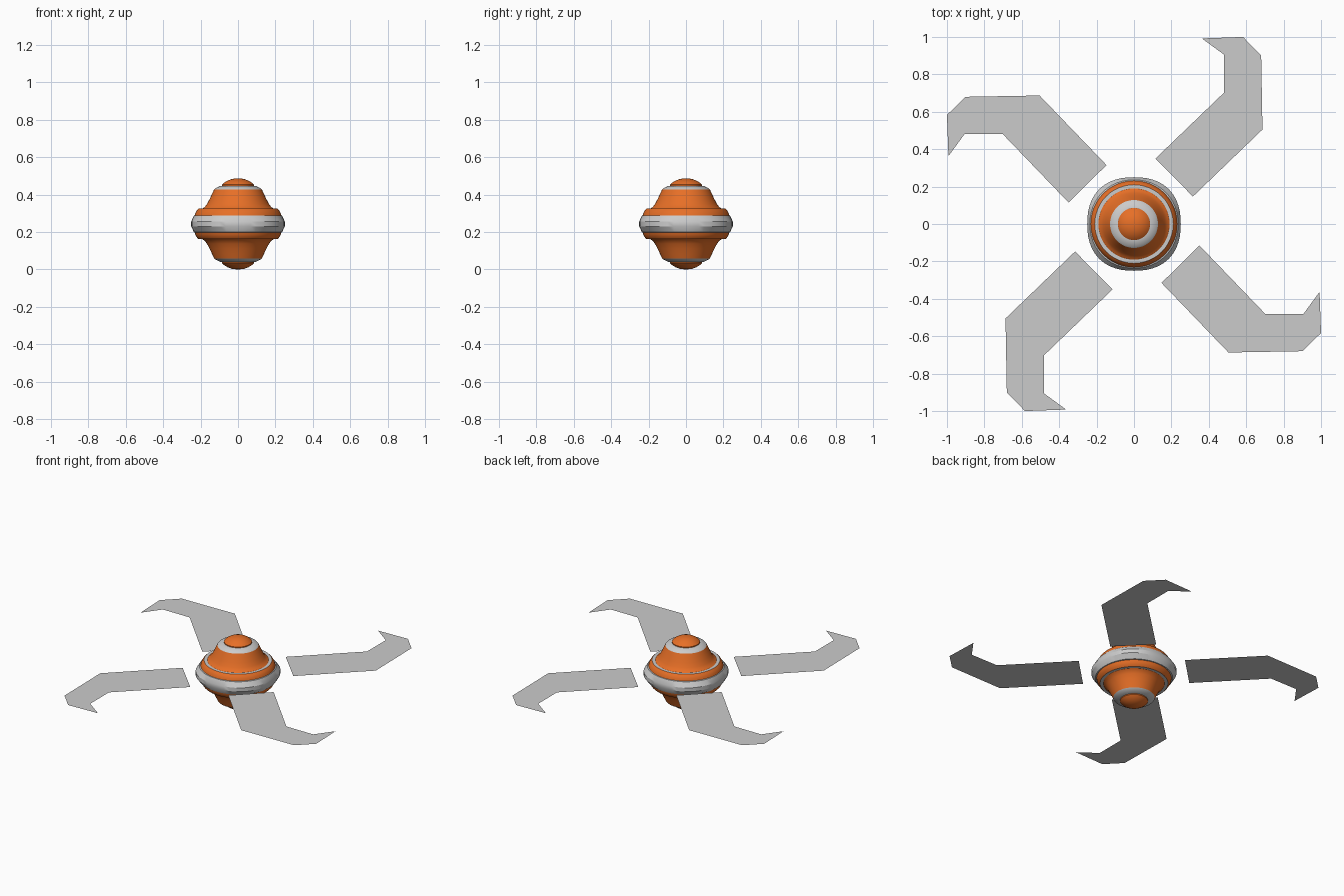
import bpy, bmesh
from math import cos, sin, pi

if "Cube" in bpy.data.objects:
    bpy.data.objects.remove(bpy.data.objects["Cube"])

MID = 0.2435   # height of the symmetry plane
SEGS = 48

orange = bpy.data.materials.new("orange_paint")
orange.diffuse_color = (0.8, 0.16, 0.02, 1)
orange.use_nodes = True
orange.node_tree.nodes["Principled BSDF"].inputs["Base Color"].default_value = orange.diffuse_color


def finish(name, bm, mat=None, smooth=True):
    mesh = bpy.data.meshes.new(name)
    bm.to_mesh(mesh)
    bm.free()
    ob = bpy.data.objects.new(name, mesh)
    bpy.context.collection.objects.link(ob)
    if mat:
        mesh.materials.append(mat)
    if smooth:
        bpy.ops.object.select_all(action='DESELECT')
        ob.select_set(True)
        bpy.context.view_layer.objects.active = ob
        bpy.ops.object.shade_smooth_by_angle(angle=0.5)
    return ob


def lathe(name, profile, mat=None):
    """Spin (radius, height above middle, squareness exponent) points, top to bottom."""
    bm = bmesh.new()
    rings = []
    for r, z, n in profile:
        if r == 0:
            rings.append([bm.verts.new((0, 0, MID + z))] * SEGS)
            continue
        ring = []
        for i in range(SEGS):
            a = 2 * pi * i / SEGS
            c, s = cos(a), sin(a)
            k = r * (abs(c) ** n + abs(s) ** n) ** (-1 / n)
            ring.append(bm.verts.new((k * c, k * s, MID + z)))
        rings.append(ring)
    for a, b in zip(rings, rings[1:]):
        for i in range(SEGS):
            j = (i + 1) % SEGS
            quad = [a[i], b[i], b[j], a[j]]
            bm.faces.new(list(dict.fromkeys(quad)))
    bmesh.ops.recalc_face_normals(bm, faces=bm.faces)
    return finish(name, bm, mat)


def mirrored_band(name, points, mat=None):
    """One band above the middle and its mirror image below."""
    lathe("upper_" + name, [(r, z, 2) for r, z in points], mat)
    lathe("lower_" + name, [(r, -z, 2) for r, z in reversed(points)], mat)


# End caps, collars, flared shells, step ledges and shoulders
mirrored_band("cap", [(0, .2435), (.03, .241), (.055, .232), (.075, .220),
                      (.086, .210), (.086, .203)], orange)
mirrored_band("collar", [(.08, .204), (.092, .204), (.122, .190), (.128, .184)])
mirrored_band("shell", [(.128, .184), (.139, .160), (.152, .132), (.166, .106),
                        (.178, .090), (.190, .082)], orange)
mirrored_band("ledge", [(.190, .082), (.210, .082)])
mirrored_band("shoulder", [(.210, .082), (.220, .072), (.228, .058), (.232, .044)], orange)

# Slightly squared rim around the middle
lathe("rim", [(.230, .046, 2), (.236, .044, 2.1), (.250, .013, 2.35),
              (.250, -.013, 2.35), (.236, -.044, 2.1), (.230, -.046, 2)])

# Four flat hooked blades
OUTLINE = [(.115, .35), (.315, .147), (.687, .505), (.68, .90),
           (.583, 1.0), (.363, .992), (.482, .905), (.482, .703)]
for q in range(4):
    c, s = round(cos(q * pi / 2)), round(sin(q * pi / 2))
    bm = bmesh.new()
    bm.faces.new([bm.verts.new((x * c - y * s, x * s + y * c, MID)) for x, y in OUTLINE])
    finish(f"blade_{q + 1}", bm, smooth=False)
